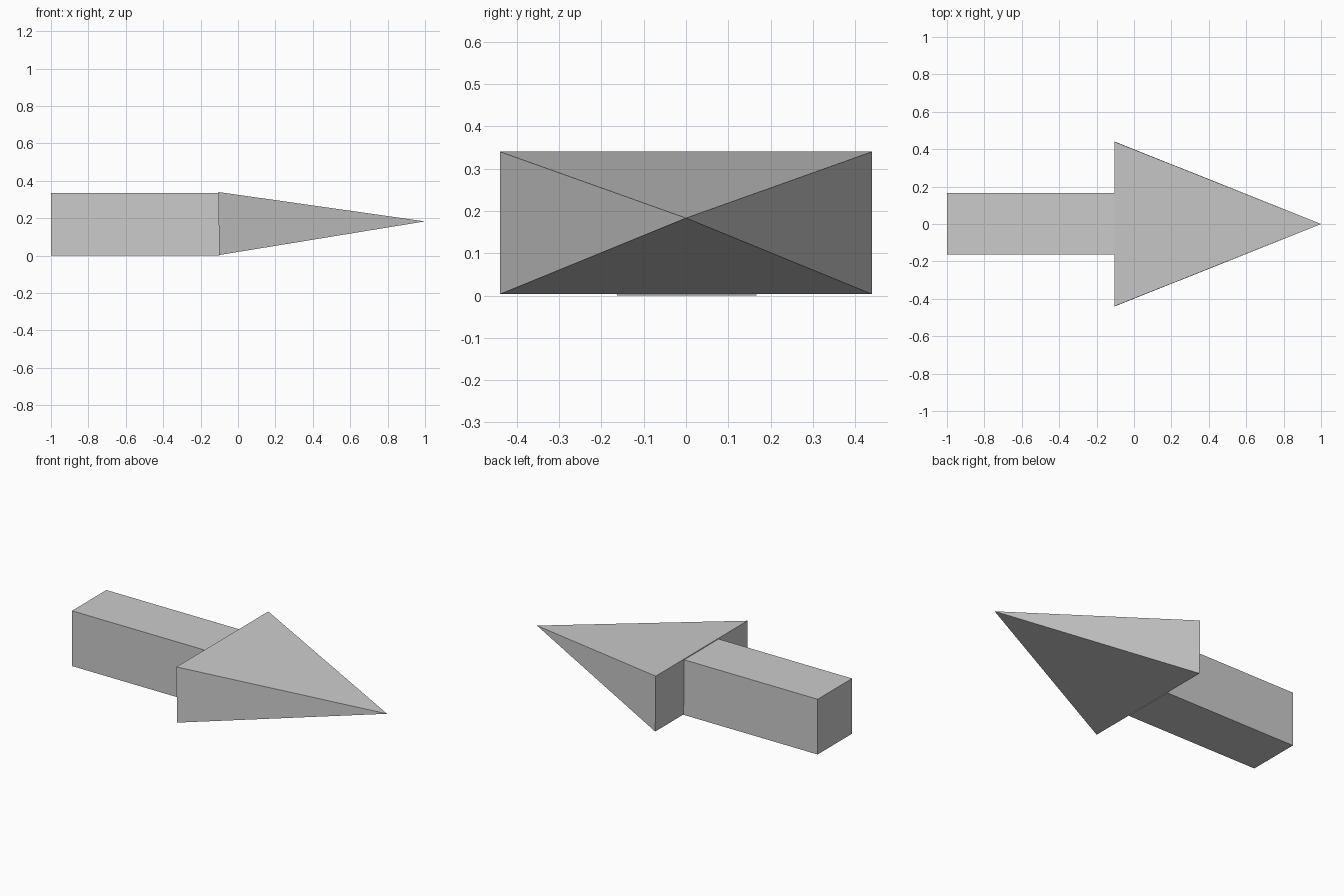
import bpy, bmesh, math
from mathutils import Matrix

if "Cube" in bpy.data.objects:
    bpy.data.objects.remove(bpy.data.objects["Cube"])


def add_object(name, bm):
    mesh = bpy.data.meshes.new(name)
    bmesh.ops.recalc_face_normals(bm, faces=bm.faces)
    bm.to_mesh(mesh)
    bm.free()
    obj = bpy.data.objects.new(name, mesh)
    bpy.context.collection.objects.link(obj)
    return obj


# Square shaft, its front end just meeting the base of the head
x0, x1, y0, y1, height = -1.0, -0.10, -0.163, 0.167, 0.335
bm = bmesh.new()
bmesh.ops.create_cube(bm, size=1, matrix=(
    Matrix.Translation(((x0 + x1) / 2, (y0 + y1) / 2, height / 2))
    @ Matrix.Diagonal((x1 - x0, y1 - y0, height, 1))))
add_object("arrow_shaft", bm)

# Pyramid head lying on its side, pitched very slightly upwards
length, width, thick = 1.103, 0.88, 0.337
bm = bmesh.new()
bmesh.ops.create_cone(bm, cap_ends=True, segments=4, radius1=math.sqrt(0.5),
                      radius2=0, depth=1)
bmesh.ops.remove_doubles(bm, verts=bm.verts, dist=1e-5)
bm.transform(
    Matrix.Translation((-0.103, 0, 0.1715))
    @ Matrix.Rotation(math.radians(90 - 0.6), 4, 'Y')
    @ Matrix.Diagonal((thick, width, length, 1))
    @ Matrix.Translation((0, 0, 0.5))
    @ Matrix.Rotation(math.radians(45), 4, 'Z'))
add_object("arrow_head", bm)
